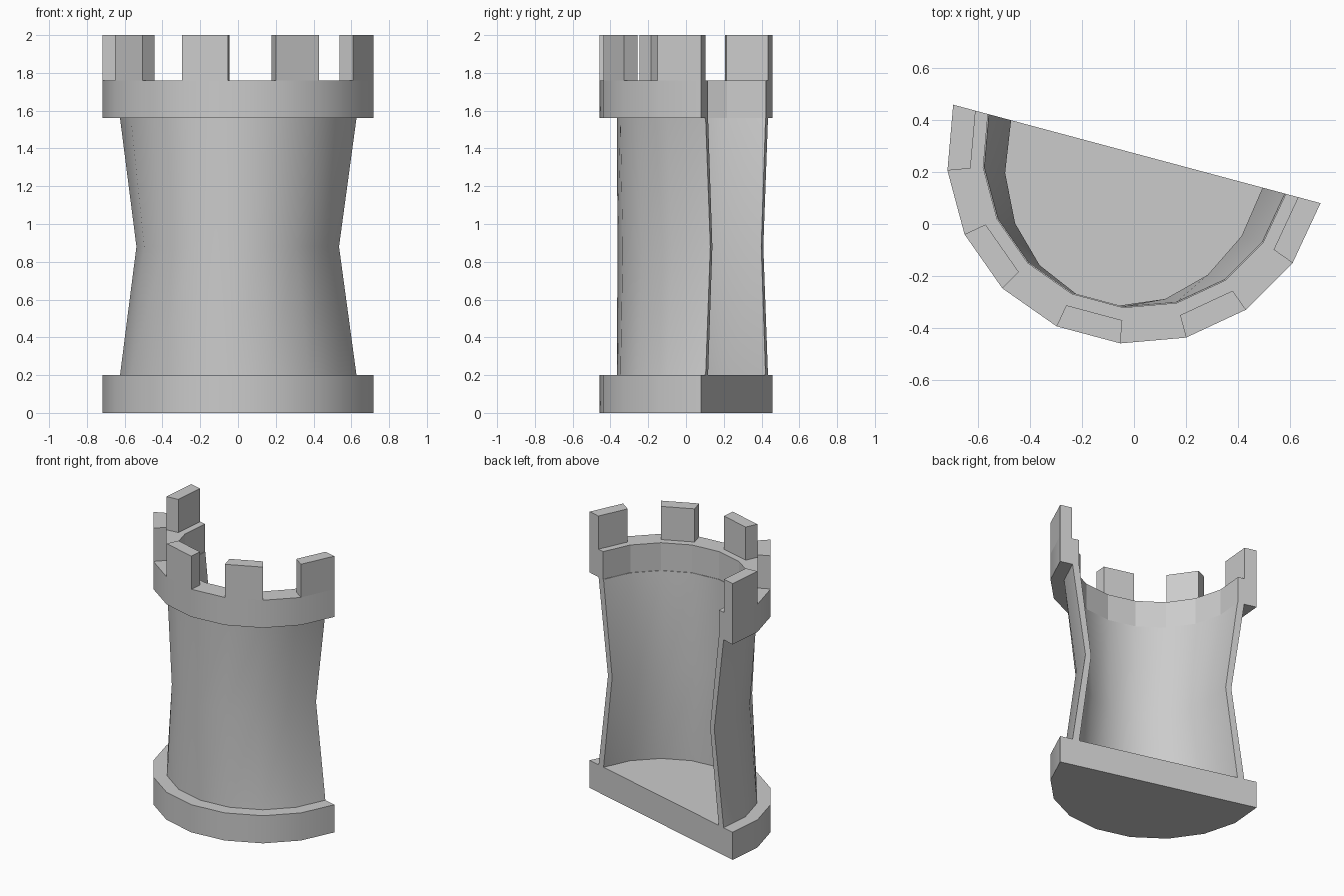
import bpy, bmesh, math

if "Cube" in bpy.data.objects:
    bpy.data.objects.remove(bpy.data.objects["Cube"])

CX, CY = 0.011, 0.269      # centre of the half circle
TILT = math.radians(-15)   # the cut face is turned by 15 degrees
SEGS = 9                   # sides in the half circle


def point(r, k, z, squash=1.0):
    """Point k on the half circle, squashed along the cut face."""
    a = math.pi + math.pi * k / SEGS
    u, v = r * squash * math.cos(a), r * math.sin(a)
    c, s = math.cos(TILT), math.sin(TILT)
    return (CX + u * c - v * s, CY + u * s + v * c, z)


def finish(name, bm, smooth):
    bmesh.ops.recalc_face_normals(bm, faces=bm.faces)
    me = bpy.data.meshes.new(name)
    bm.to_mesh(me)
    bm.free()
    ob = bpy.data.objects.new(name, me)
    bpy.context.collection.objects.link(ob)
    if smooth:
        bpy.ops.object.select_all(action='DESELECT')
        bpy.context.view_layer.objects.active = ob
        ob.select_set(True)
        bpy.ops.object.shade_smooth_by_angle(angle=math.radians(30))
    return ob


def arc_wall(name, r_in, r_out, levels, k0=0, k1=SEGS, smooth=True):
    """Closed curved wall; levels are (height, squash) pairs."""
    bm = bmesh.new()
    n = len(levels)
    sections = []
    for k in range(k0, k1 + 1):
        loop = [point(r_out, k, z, s) for z, s in levels]
        loop += [point(r_in, k, z, s) for z, s in reversed(levels)]
        sections.append([bm.verts.new(p) for p in loop])
    m = 2 * n
    for a, b in zip(sections, sections[1:]):
        for i in range(m):
            j = (i + 1) % m
            bm.faces.new((a[i], a[j], b[j], b[i]))
    # end caps, one quad per level
    for sec in (sections[0], sections[-1]):
        for i in range(n - 1):
            bm.faces.new((sec[i], sec[i + 1], sec[m - 2 - i], sec[m - 1 - i]))
    return finish(name, bm, smooth)


# solid half-round plinth
bm = bmesh.new()
base = bm.faces.new([bm.verts.new(point(0.73, k, 0)) for k in range(SEGS + 1)])
res = bmesh.ops.extrude_face_region(bm, geom=[base], use_keep_orig=True)
top = [g for g in res["geom"] if isinstance(g, bmesh.types.BMVert)]
bmesh.ops.translate(bm, verts=top, vec=(0, 0, 0.2))
finish("plinth", bm, True)

# thin shaft, pinched at the waist along the cut face
arc_wall("shaft", 0.588, 0.638, [(0.2, 1), (0.88, 0.85), (1.56, 1)])

# parapet ring, faceted on the inside
ring = arc_wall("parapet", 0.592, 0.73, [(1.56, 1), (1.76, 1)])
for p in ring.data.polygons:
    if math.hypot(p.center.x - CX, p.center.y - CY) < 0.6:
        p.use_smooth = False

# merlons on every second side
for k in range(0, SEGS, 2):
    arc_wall(f"merlon_{k // 2 + 1}", 0.641, 0.73, [(1.76, 1), (2.0, 1)],
             k, k + 1, smooth=False)
